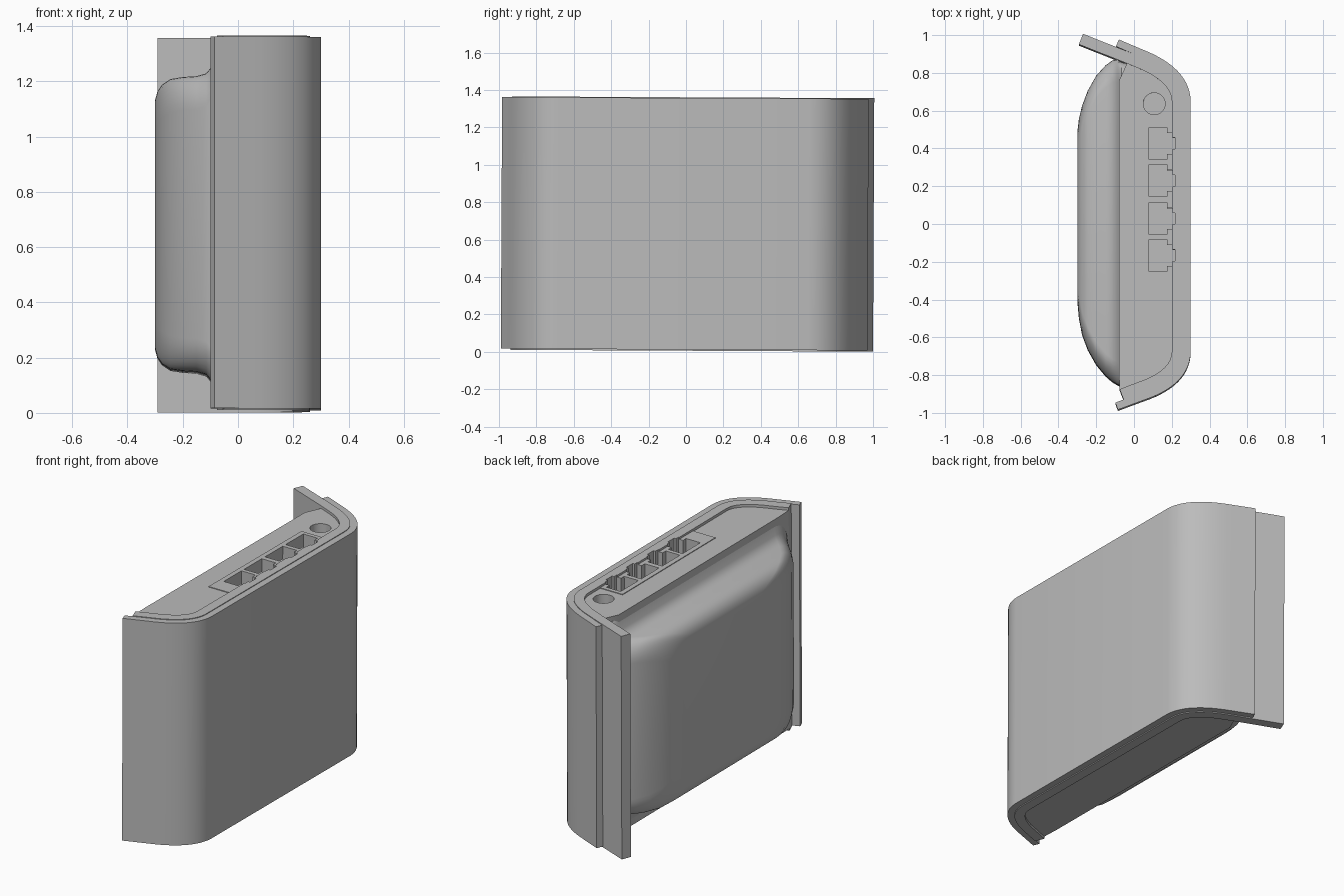
import bpy, bmesh, math
from mathutils import Vector, Matrix

cube = bpy.data.objects.get("Cube")
if cube:
    bpy.data.objects.remove(cube, do_unlink=True)

grey = bpy.data.materials.new("plain_grey")
grey.use_nodes = True
grey.diffuse_color = (0.5, 0.5, 0.5, 1)
grey.node_tree.nodes["Principled BSDF"].inputs["Base Color"].default_value = (0.5, 0.5, 0.5, 1)


def finish(name, bm, smooth=True):
    bmesh.ops.recalc_face_normals(bm, faces=bm.faces)
    mesh = bpy.data.meshes.new(name)
    bm.to_mesh(mesh)
    bm.free()
    mesh.materials.append(grey)
    ob = bpy.data.objects.new(name, mesh)
    bpy.context.collection.objects.link(ob)
    return ob


def select(ob):
    bpy.ops.object.select_all(action='DESELECT')
    bpy.context.view_layer.objects.active = ob
    ob.select_set(True)


def prism(name, outline, z0, z1):
    """Extrude a closed xy outline from z0 to z1."""
    bm = bmesh.new()
    face = bm.faces.new([bm.verts.new((x, y, z0)) for x, y in outline])
    ext = bmesh.ops.extrude_face_region(bm, geom=[face])["geom"]
    top = [v for v in ext if isinstance(v, bmesh.types.BMVert)]
    bmesh.ops.translate(bm, verts=top, vec=(0, 0, z1 - z0))
    return finish(name, bm)


def bend(a, b, c, n=14):
    """Quadratic curve from a to c with control point b."""
    a, b, c = Vector(a), Vector(b), Vector(c)
    return [a * (1 - t) ** 2 + b * 2 * t * (1 - t) + c * t * t
            for t in (i / n for i in range(n + 1))]


def inset(path, dist):
    """Offset an open clockwise path towards its inside."""
    out = []
    for i, p in enumerate(path):
        d1 = (p - path[max(i - 1, 0)]).normalized()
        d2 = (path[min(i + 1, len(path) - 1)] - p).normalized()
        d = (d1 + d2).normalized()
        out.append(p + Vector((d.y, -d.x)) * dist)
    return out


def wall(name, path, d0, d1, z0, z1):
    return prism(name, inset(path, d0) + inset(path, d1)[::-1], z0, z1)


# Wrap-around cover: outer skin and the inner rim with its side flange
mid = (bend((0.05, 0.915), (0.29, 0.82), (0.3, 0.65))
       + bend((0.3, -0.69), (0.29, -0.86), (0.05, -0.94)))
skin_path = [Vector((-0.08, 0.97)), Vector((0, 0.936))] + mid + [Vector((-0.085, -0.99))]
rim_path = [Vector((-0.255, 1.037)), Vector((0, 0.936))] + mid + [Vector((-0.04, -0.975))]
outer_skin = wall("outer_skin", skin_path, 0, 0.04, 0.012, 1.357)
inner_rim = wall("inner_rim", rim_path, 0.04, 0.1, 0.006, 1.361)

# Body core with flat ends
core = inset(rim_path, 0.1)[1:] + [Vector((-0.08, -0.78)), Vector((-0.08, 0.75))]
body_core = prism("body_core", core, 0.02, 1.345)


# Rounded back housing: rounded rectangles lofted along x
def ring(y0, y1, half, r, n=8):
    pts = []
    for k, (y, z) in enumerate(((y1 - r, half - r), (y0 + r, half - r),
                                (y0 + r, r - half), (y1 - r, r - half))):
        for i in range(n + 1):
            a = math.pi / 2 * (k + i / n)
            pts.append((y + r * math.cos(a), 0.68 + z + r * math.sin(a)))
    return pts


layers = [(-0.02, -.86, .84, .655), (-0.065, -.86, .85, .65), (-0.08, -.86, .86, .62),
          (-0.09, -.855, .865, .575), (-0.115, -.84, .86, .545), (-0.15, -.81, .835, .535),
          (-0.2, -.75, .78, .532), (-0.245, -.67, .7, .525), (-0.275, -.59, .62, .505),
          (-0.292, -.5, .55, .48), (-0.3, -.41, .48, .45)]
bm = bmesh.new()
rings = [[bm.verts.new((x, y, z)) for y, z in ring(y0, y1, h, 0.12)]
         for x, y0, y1, h in layers]
for a, b in zip(rings, rings[1:]):
    for i in range(len(a)):
        j = (i + 1) % len(a)
        bm.faces.new((a[i], a[j], b[j], b[i]))
bm.faces.new(rings[0])
bm.faces.new(rings[-1])
back_housing = finish("back_housing", bm)

# Thin plate around the sockets
port_plate = prism("port_plate", [(0.05, -0.36), (0.22, -0.36), (0.22, 0.53), (0.05, 0.53)],
                   1.34, 1.349)

# Cutters: four stepped sockets and a round jack
steps = ((0.08, 0.085), (0.175, 0.085), (0.175, 0.055), (0.205, 0.055), (0.205, 0.03), (0.218, 0.03))
cutters = []
for y in (0.42, 0.223, 0.022, -0.173):
    outline = [(x, y + w) for x, w in steps] + [(x, y - w) for x, w in reversed(steps)]
    cutters.append(prism("socket_cutter", outline, 1.2, 1.45))
circle = [(0.107 + 0.058 * math.cos(math.tau * i / 32), 0.63 + 0.058 * math.sin(math.tau * i / 32))
          for i in range(32)]
cutters.append(prism("jack_cutter", circle, 1.22, 1.45))
for ob in (body_core, inner_rim, port_plate):
    select(ob)
    for c in cutters:
        mod = ob.modifiers.new("cut", 'BOOLEAN')
        mod.operation = 'DIFFERENCE'
        mod.solver = 'EXACT'
        mod.object = c
        bpy.ops.object.modifier_apply(modifier=mod.name)
for c in cutters:
    bpy.data.objects.remove(c, do_unlink=True)

# Slight lean, then smooth shading with crisp edges
for ob in (outer_skin, inner_rim, body_core, back_housing, port_plate):
    ob.data.transform(Matrix.Rotation(-0.005, 4, 'X'))
    select(ob)
    bpy.ops.object.shade_smooth_by_angle(angle=math.radians(35))
